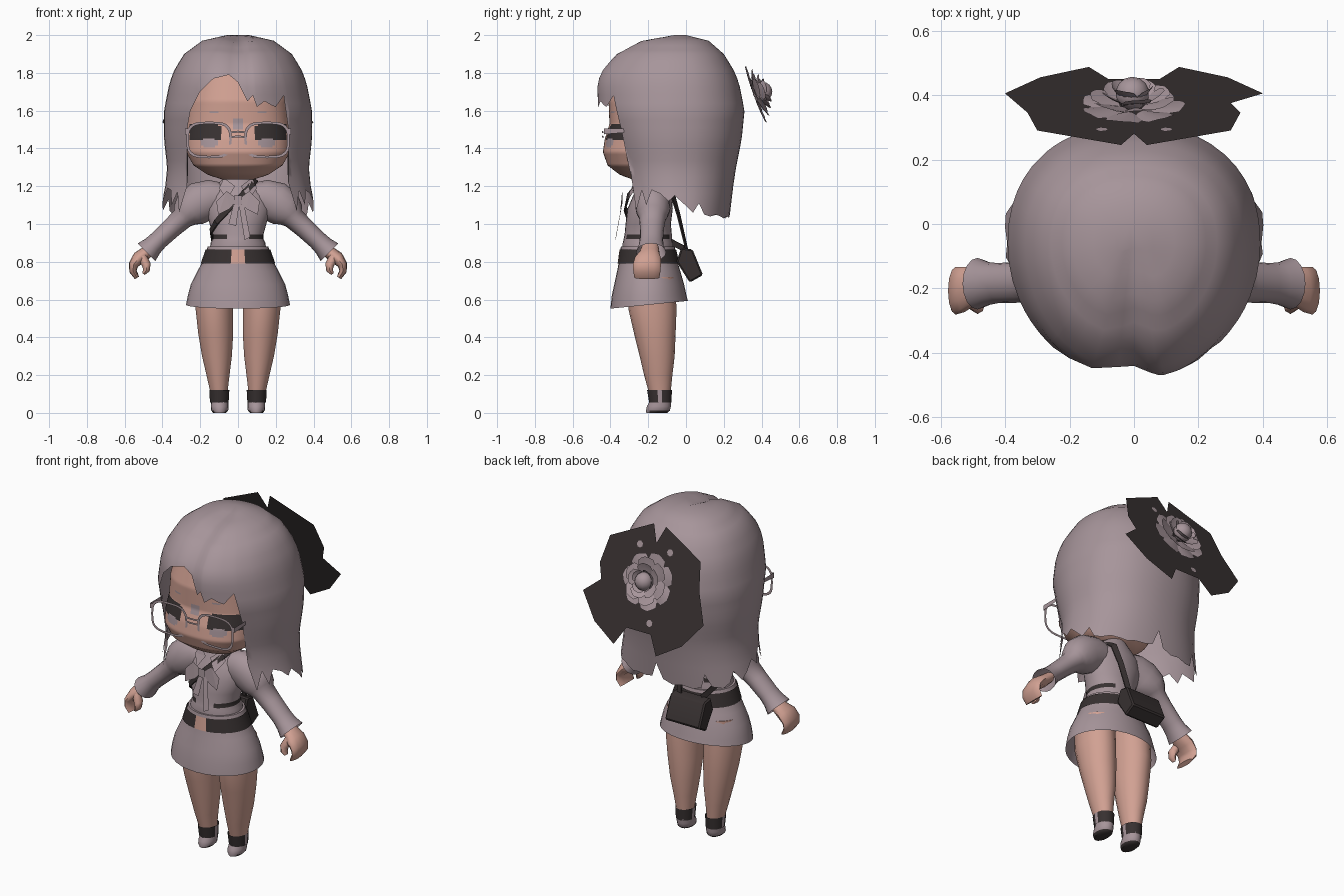
import bpy, bmesh, math
from mathutils import Vector

if "Cube" in bpy.data.objects:
    bpy.data.objects.remove(bpy.data.objects["Cube"])

def material(name, rgb):
    m = bpy.data.materials.new(name)
    m.diffuse_color = (*rgb, 1)
    m.use_nodes = True
    m.node_tree.nodes["Principled BSDF"].inputs["Base Color"].default_value = m.diffuse_color
    return m

MATS = [material("mauve grey", (0.385, 0.30, 0.325)),
        material("skin", (0.64, 0.355, 0.29)),
        material("charcoal", (0.038, 0.030, 0.030))]
GREY, SKIN, DARK = 0, 1, 2

def finish(name, bm, mat=GREY, rule=None, smooth=True, angle=50):
    bmesh.ops.remove_doubles(bm, verts=bm.verts, dist=0.0002)
    bmesh.ops.recalc_face_normals(bm, faces=bm.faces)
    for f in bm.faces:
        f.material_index = mat if rule is None else rule(f.calc_center_median(), f.normal)
    me = bpy.data.meshes.new(name)
    bm.to_mesh(me)
    bm.free()
    for m in MATS:
        me.materials.append(m)
    ob = bpy.data.objects.new(name, me)
    bpy.context.collection.objects.link(ob)
    if smooth:
        bpy.context.view_layer.objects.active = ob
        ob.select_set(True)
        bpy.ops.object.shade_smooth_by_angle(angle=math.radians(angle))
        ob.select_set(False)
    return ob

def skin_rows(bm, rows, cap0=True, cap1=True):
    """Bridge closed rings of points."""
    vs = [[bm.verts.new(p) for p in r] for r in rows]
    n = len(vs[0])
    for a, b in zip(vs, vs[1:]):
        for i in range(n):
            j = (i + 1) % n
            bm.faces.new((a[i], a[j], b[j], b[i]))
    if cap0: bm.faces.new(vs[0])
    if cap1: bm.faces.new(vs[-1])

def lerp_table(tab, z):
    for a, b in zip(tab, tab[1:]):
        if min(a[0], b[0]) <= z <= max(a[0], b[0]):
            t = (z - a[0]) / (b[0] - a[0])
            return [p + (q - p) * t for p, q in zip(a, b)][1:]
    return (tab[0] if abs(z - tab[0][0]) < abs(z - tab[-1][0]) else tab[-1])[1:]

def spow(v, p):
    return math.copysign(abs(v) ** p, v)

def stack(name, tab, n=24, p=1.0, x0=0, rows=0, mat=GREY, rule=None, caps=(True, True), bend=None):
    """Horizontal oval sections given as (z, half width, front y, back y)."""
    zs = [r[0] for r in tab]
    if rows:
        zs = [zs[0] + (zs[-1] - zs[0]) * i / rows for i in range(rows + 1)]
    rings = []
    for z in zs:
        rx, yf, yb = lerp_table(tab, z)
        ring = []
        for i in range(n):
            t = math.tau * i / n
            q = Vector((x0 + rx * spow(math.sin(t), p),
                        (yf + yb) / 2 - (yb - yf) / 2 * spow(math.cos(t), p), z))
            ring.append(bend(q) if bend else q)
        rings.append(ring)
    bm = bmesh.new()
    skin_rows(bm, rings, *caps)
    return finish(name, bm, mat, rule)

def tube(name, path, n=12, mat=GREY, s=1, caps=(True, True)):
    """Limb in the xz plane: (x, y, z, thickness, depth)."""
    pts = [Vector((s * a[0], a[1], a[2])) for a in path]
    rings = []
    for i, a in enumerate(path):
        d = (pts[min(i + 1, len(pts) - 1)] - pts[max(i - 1, 0)]).normalized()
        u = d.cross(Vector((0, 1, 0))).normalized()
        rings.append([pts[i] + u * a[3] * math.cos(math.tau * k / n)
                      + Vector((0, 1, 0)) * a[4] * math.sin(math.tau * k / n) for k in range(n)])
    bm = bmesh.new()
    skin_rows(bm, rings, *caps)
    return finish(name, bm, mat)

def plate(name, pts, mat=GREY):
    bm = bmesh.new()
    f = bm.faces.new([bm.verts.new(p) for p in pts])
    bmesh.ops.triangulate(bm, faces=[f])
    return finish(name, bm, mat, smooth=False)

# Head with painted eyes, brows and nose bridge
def face_paint(c, nrm):
    ax, z = abs(c.x), c.z
    if c.y > -0.2: return SKIN
    if ((ax - .15) / .045) ** 2 + ((z - 1.43) / .028) ** 2 < 1: return GREY
    if .09 < ax < .258 and 1.44 + .15 * max(0, .13 - ax) + .2 * max(0, ax - .22) < z < 1.53 - .3 * max(0, .12 - ax):
        return DARK
    if abs(ax - .13) < .025 and abs(z - 1.59) < .007: return GREY
    if 1.5 < z < 1.565 and ax < .035 - abs(z - 1.525) * .7: return GREY
    return SKIN

stack("head", [(1.235, .08, -.28, -.14), (1.26, .16, -.35, -.1), (1.31, .235, -.415, -.06),
               (1.38, .275, -.44, -.02), (1.45, .282, -.43, .02), (1.53, .275, -.405, .05),
               (1.65, .27, -.41, .1), (1.8, .24, -.37, .1), (1.9, .15, -.25, .05)],
      n=96, p=.85, rows=70, rule=face_paint)
stack("neck", [(1.15, .06, -.23, -.11), (1.27, .06, -.23, -.11)], n=12, mat=SKIN)

# Hair shell: columns of (angle from the front, lower edge height)
HAIR = [(2.0, .06, -.12, .0), (1.97, .19, -.26, .12), (1.9, .285, -.385, .2), (1.82, .335, -.455, .25),
        (1.75, .362, -.485, .28), (1.6, .392, -.48, .31), (1.45, .392, -.43, .295), (1.3, .375, -.385, .265),
        (1.2, .385, -.37, .25), (1.03, .42, -.37, .23)]
COLS = [(-44.5, 1.2), (-43.5, 1.5), (-40, 1.6), (-33, 1.7), (-21.5, 1.77), (-8, 1.79), (0, 1.75), (7.5, 1.65),
        (12, 1.68), (15, 1.62), (21.5, 1.65), (27, 1.63), (31, 1.62), (40, 1.68), (43, 1.5), (44, 1.22),
        (49, 1.07), (56, 1.18), (61, 1.1), (67, 1.18), (76, 1.16), (84, 1.12), (90, 1.15), (99, 1.1),
        (107, 1.06), (113, 1.11), (120, 1.05), (128, 1.04), (136, 1.05), (145, 1.04),
        (152, 1.03), (159, 1.04), (167, 1.04), (173, 1.05), (177, 1.14), (181, 1.05), (188, 1.03),
        (196, 1.04), (204, 1.03), (212, 1.04), (217, 1.12), (222, 1.05), (232, 1.04), (240, 1.07),
        (246, 1.13), (254, 1.07), (262, 1.11), (270, 1.16), (278, 1.12), (286, 1.19), (294, 1.18),
        (300, 1.1), (305, 1.17), (311, 1.06)]

def hair_point(deg, z):
    rx, yf, yb = lerp_table(HAIR, z)
    a = math.radians(deg)
    c = math.cos(a)
    p = 1 if c > 0 else .9
    x = rx * spow(math.sin(a), p)
    y = -.06 - ((-.06 - yf) if c > 0 else (yb + .06)) * spow(c, p)
    part = math.exp(-(x / .055) ** 2) * max(0, c)
    return (x, y + .045 * part, z - .015 * part * max(0, (z - 1.8) / .2))

bm = bmesh.new()
levels = [2.0, 1.985, 1.97, 1.945, 1.92] + [1.9 - .87 * i / 20 for i in range(21)]
skin_rows(bm, [[hair_point(a, max(z, low)) for a, low in COLS] for z in levels], True, False)
bmesh.ops.dissolve_degenerate(bm, edges=bm.edges, dist=0.0002)
finish("hair", bm, angle=70)

# Glasses: thin flat rims, bridge and side arms
for s in (-1, 1):
    bm = bmesh.new()
    loops = [[bm.verts.new((s * .153 + (.12 - w) * spow(math.cos(math.tau * i / 28), .6), -.433,
                            1.445 + (.097 - w) * spow(math.sin(math.tau * i / 28), .6)))
              for i in range(28)] for w in (0, .013)]
    for i in range(28):
        j = (i + 1) % 28
        bm.faces.new((loops[0][i], loops[0][j], loops[1][j], loops[1][i]))
    finish("glasses_rim", bm, smooth=False)
    plate("glasses_arm", [(s * .28, y, z) for y, z in ((-.433, 1.475), (-.31, 1.485), (-.31, 1.505), (-.433, 1.505))])
    plate("glasses_hinge", [(s * x, -.433, z) for x, z in ((.265, 1.475), (.28, 1.475), (.28, 1.505), (.265, 1.505))])
for z in (1.455, 1.48):
    plate("glasses_bridge", [(-.038, -.436, z), (0, -.446, z + .004), (.038, -.436, z),
                             (.038, -.436, z + .01), (0, -.446, z + .014), (-.038, -.436, z + .01)])

# Blouse
stack("blouse", [(.865, .15, -.335, -.07), (.9, .145, -.335, -.07), (.92, .135, -.33, -.075),
                 (.945, .135, -.325, -.075), (1.0, .15, -.32, -.08), (1.08, .175, -.31, -.07),
                 (1.15, .165, -.28, -.075), (1.2, .12, -.255, -.09), (1.25, .07, -.235, -.11)], n=28,
      rule=lambda c, n: DARK if .92 < c.z < .945 and abs(c.x) > .05 else GREY)

# Skirt, belt and buckle
def hem(q):
    if q.z < .6: q.z = .552 + .1 * (q.y + .4)
    return q
stack("skirt", [(.56, .275, -.40, .01), (.62, .266, -.393, .003), (.68, .25, -.38, -.01),
                (.75, .215, -.365, -.03), (.8, .188, -.355, -.045), (.88, .16, -.345, -.06)],
      n=32, caps=(False, True), bend=hem)
stack("belt", [(.79, .198, -.362, -.035), (.865, .171, -.352, -.052)], n=64, caps=(False, False),
      rule=lambda c, n: SKIN if abs(c.x) < .03 and c.y < -.2 else DARK)

for s in (-1, 1):
    # Legs, ankle straps and shoes
    stack("leg", [(.04, .04, -.18, -.09), (.12, .048, -.2, -.08), (.2, .062, -.222, -.072),
                  (.3, .08, -.245, -.06), (.42, .094, -.275, -.055), (.55, .101, -.305, -.05),
                  (.72, .1, -.31, -.06)], n=18, x0=s * .125, mat=SKIN,
          bend=lambda q, s=s: Vector((q.x - s * .03 * max(0, 1 - q.z / .55), q.y, q.z)))
    stack("ankle_strap", [(.055, .05, -.195, -.078), (.122, .054, -.206, -.074)], n=18, x0=s * .099,
          caps=(False, False), rule=lambda c, n: GREY if abs(c.y + .14) < .012 and c.z < .12 else DARK)
    stack("shoe", [(0, .034, -.21, -.1), (.012, .045, -.212, -.085), (.035, .047, -.207, -.08),
                   (.065, .046, -.19, -.078)], n=16, x0=s * .097,
          rule=lambda c, n: DARK if n.z < -.5 else GREY)
    # Puffed sleeve with flared cuff
    tube("sleeve", [(.09, -.175, 1.135, .085, .075), (.14, -.175, 1.135, .1, .085), (.2, -.175, 1.115, .11, .09),
                    (.25, -.175, 1.08, .102, .092), (.28, -.175, 1.05, .078, .08), (.295, -.177, 1.03, .06, .07),
                    (.35, -.18, .98, .054, .064), (.42, -.183, .915, .051, .062), (.45, -.185, .885, .054, .066),
                    (.485, -.185, .85, .066, .08)],
         n=16, s=s, caps=(True, False))
    # Hand: palm with curled fingers, and thumb
    tube("hand", [(.45, -.19, .88, .03, .045), (.49, -.195, .845, .034, .055), (.525, -.203, .82, .036, .07),
                  (.553, -.207, .785, .026, .074), (.556, -.207, .75, .02, .072), (.535, -.207, .715, .013, .066)],
         mat=SKIN, s=s)
    tube("thumb", [(.51, -.235, .83, .025, .025), (.485, -.25, .785, .024, .028), (.485, -.255, .755, .018, .024),
                   (.5, -.257, .735, .008, .012)], n=8, mat=SKIN, s=s)
    # Collar flap and ribbon bow
    plate("collar", [(s * .015, -.285, 1.2), (s * .075, -.245, 1.245), (s * .1, -.26, 1.19), (s * .06, -.31, 1.13)])
    plate("bow_loop", [(0, -.335, 1.13), (s * .06, -.338, 1.175), (s * .115, -.34, 1.12), (s * .105, -.35, 1.05),
                       (s * .045, -.345, 1.08)])
plate("ribbon_tail_long", [(0, -.335, 1.13), (.03, -.335, 1.12), (.065, -.37, .93), (.035, -.375, .915)])
plate("ribbon_tail_short", [(-.02, -.335, 1.12), (.01, -.335, 1.13), (-.01, -.36, .99), (-.05, -.36, 1.0)])
plate("ribbon_knot", [(-.02, -.345, 1.15), (.02, -.345, 1.15), (.02, -.347, 1.1), (-.02, -.347, 1.1)])

# Shoulder bag and strap
bm = bmesh.new()
side = [(-.05, .8), (-.025, .875), (.035, .865), (.09, .73), (.02, .69)]
skin_rows(bm, [[(x, y, z) for y, z in side] for x in (-.15, .08)])
bmesh.ops.bevel(bm, geom=bm.edges[:], offset=.008, affect='EDGES')
finish("bag", bm, DARK, angle=30)
path = [Vector(p) for p in ((-.1, -.01, .87), (-.135, -.12, .925), (-.145, -.22, .96), (-.115, -.295, 1.01),
                            (-.05, -.322, 1.08), (.02, -.305, 1.15), (.08, -.255, 1.215), (.09, -.17, 1.235),
                            (.08, -.075, 1.17), (.06, -.04, 1.05), (.04, .005, .86))]
rings = []
for i, q in enumerate(path):
    d = (path[min(i + 1, 10)] - path[max(i - 1, 0)]).normalized()
    out = Vector((q.x, q.y + .19, .15 if q.z > 1.18 else 0)).normalized()
    u = d.cross(out).normalized() * .016
    rings.append([q + u + out * .004, q - u + out * .004, q - u - out * .004, q + u - out * .004])
bm = bmesh.new()
skin_rows(bm, rings)
finish("bag_strap", bm, DARK, angle=30)

# Flat ornament behind the head
def tilt(x, y):
    return Vector((x, y, 1.975 - 2.72 * (y - .245)))
half = [(.04, .245), (.3, .29), (.33, .345), (.28, .355), (.31, .365), (.3, .375), (.4, .405),
        (.29, .455), (.14, .487), (.08, .45)]
plate("ornament", [tilt(0, .28)] + [tilt(*p) for p in half] + [tilt(-x, y) for x, y in reversed(half)], DARK)

# Layered flower on the ornament
UP, OUT, MID = Vector((0, -.345, .939)), Vector((0, .939, .345)), tilt(-.005, .353)
def local(r, a, h):
    return MID + Vector((r * math.cos(a), 0, 0)) + UP * r * math.sin(a) + OUT * h
bm = bmesh.new()
for count, reach, height, turn in ((7, .165, .012, 0), (6, .135, .035, .3), (5, .1, .055, .1), (4, .068, .07, .5)):
    for k in range(count):
        a, w = turn + math.tau * k / count, 3.9 / count
        g = [[bm.verts.new(local(reach * r * (1 - .07 * abs(u)), a + u * w * wd, height * f + .008 * (1 - u * u)))
              for u in (-1, -.5, 0, .5, 1)] for r, wd, f in ((.3, .7, .4), (.72, 1, .7), (1, .62, 1.1))]
        for p, q in zip(g, g[1:]):
            for i in range(4):
                bm.faces.new((p[i], p[i + 1], q[i + 1], q[i]))
finish("flower_petals", bm)
bm = bmesh.new()
bmesh.ops.create_uvsphere(bm, u_segments=14, v_segments=8, radius=.052)
bmesh.ops.translate(bm, verts=bm.verts, vec=MID + OUT * .055)
finish("flower_centre", bm)
for x, y in ((-.1, .29), (.1, .29), (-.06, .43)):
    plate("small_bud", [tilt(x, y) + OUT * .004 + Vector((.02 * math.cos(t), 0, 0)) + UP * .02 * math.sin(t)
                        for t in [math.tau * i / 7 for i in range(7)]])
